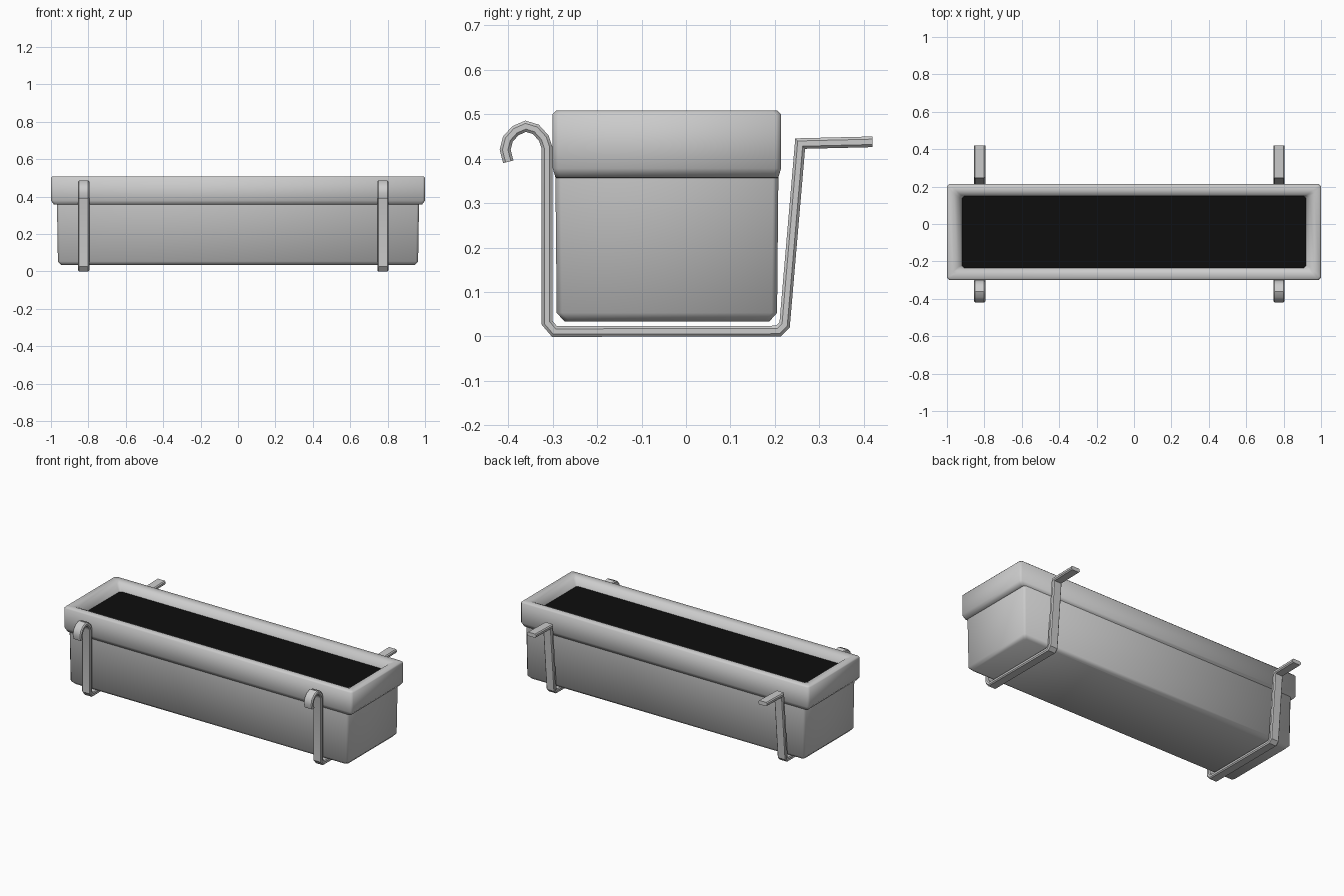
import bpy, bmesh, math
from mathutils import Vector

cube = bpy.data.objects.get("Cube")
if cube:
    bpy.data.objects.remove(cube)


def material(name, rgb):
    m = bpy.data.materials.new(name)
    m.use_nodes = True
    m.diffuse_color = (*rgb, 1)
    m.node_tree.nodes["Principled BSDF"].inputs["Base Color"].default_value = (*rgb, 1)
    return m


grey = material("light_grey", (0.6, 0.6, 0.6))
black = material("soil_black", (0.004, 0.004, 0.004))


def finish(name, bm, mat, angle):
    bmesh.ops.recalc_face_normals(bm, faces=bm.faces)
    mesh = bpy.data.meshes.new(name)
    bm.to_mesh(mesh)
    bm.free()
    ob = bpy.data.objects.new(name, mesh)
    bpy.context.collection.objects.link(ob)
    mesh.materials.append(mat)
    bpy.ops.object.select_all(action='DESELECT')
    ob.select_set(True)
    bpy.context.view_layer.objects.active = ob
    bpy.ops.object.shade_smooth_by_angle(angle=math.radians(angle))
    return ob


def bridge(bm, rings):
    for a, b in zip(rings, rings[1:]):
        for i in range(len(a)):
            j = (i + 1) % len(a)
            bm.faces.new((a[i], a[j], b[j], b[i]))


CY = -0.043  # the trough sits forward of the centre


def corner_ring(bm, hx, hy, z, r=0.012):
    """Rectangle with chamfered corners."""
    pts = [(hx, hy - r), (hx - r, hy), (r - hx, hy), (-hx, hy - r),
           (-hx, r - hy), (r - hx, -hy), (hx - r, -hy), (hx, r - hy)]
    return [bm.verts.new((x, y + CY, z)) for x, y in pts]


# Trough body, with a chamfered base
bm = bmesh.new()
body = [corner_ring(bm, *p) for p in
        ((0.945, 0.23, 0.033), (0.963, 0.248, 0.053), (0.968, 0.251, 0.365))]
bridge(bm, body)
bm.faces.new(body[0])
finish("trough_body", bm, grey, 50)

# Rim: outer wall, rolled top and sloping inner wall
bm = bmesh.new()
rim = [corner_ring(bm, *p) for p in
       ((0.965, 0.249, 0.356), (0.985, 0.251, 0.358), (1.0, 0.257, 0.378),
        (1.0, 0.257, 0.5), (0.992, 0.249, 0.508), (0.965, 0.222, 0.508),
        (0.94, 0.2, 0.498), (0.919, 0.191, 0.45))]
bridge(bm, rim)
finish("trough_rim", bm, grey, 60)

# Soil surface
bm = bmesh.new()
bm.faces.new(corner_ring(bm, 0.92, 0.192, 0.455, 0.002))
finish("soil", bm, black, 30)

# Bracket centre line in (y, z): front hook, front leg, base, rear leg, rear arm
path = [Vector(p) for p in (
    (-0.4, 0.393), (-0.407, 0.42), (-0.401, 0.444), (-0.384, 0.463),
    (-0.361, 0.473), (-0.338, 0.466), (-0.32, 0.446), (-0.313, 0.425),
    (-0.313, 0.031), (-0.296, 0.011), (0.208, 0.012), (0.222, 0.026),
    (0.257, 0.434), (0.42, 0.438))]
W, T, B = 0.03, 0.012, 0.006
section = [(W, T - B), (W - B, T), (B - W, T), (-W, T - B),
           (-W, B - T), (B - W, -T), (W - B, -T), (W, B - T)]


def bracket(name, cx):
    bm = bmesh.new()
    rings = []
    for i, p in enumerate(path):
        before = (p - path[max(i - 1, 0)]).normalized()
        after = (path[min(i + 1, len(path) - 1)] - p).normalized()
        tangent = (before + after).normalized()
        normal = Vector((-tangent.y, tangent.x))
        if 0 < i < len(path) - 1:
            normal /= max(tangent.dot(after), 0.5)  # mitred corner
        rings.append([bm.verts.new((cx + u, *(p + normal * v))) for u, v in section])
    bridge(bm, rings)
    # hollow ends show a recessed dark mouth
    for ring in (rings[0], rings[-1]):
        bm.faces.new(ring)
    finish(name, bm, grey, 40)


bracket("bracket_right", -0.825)
bracket("bracket_left", 0.775)
